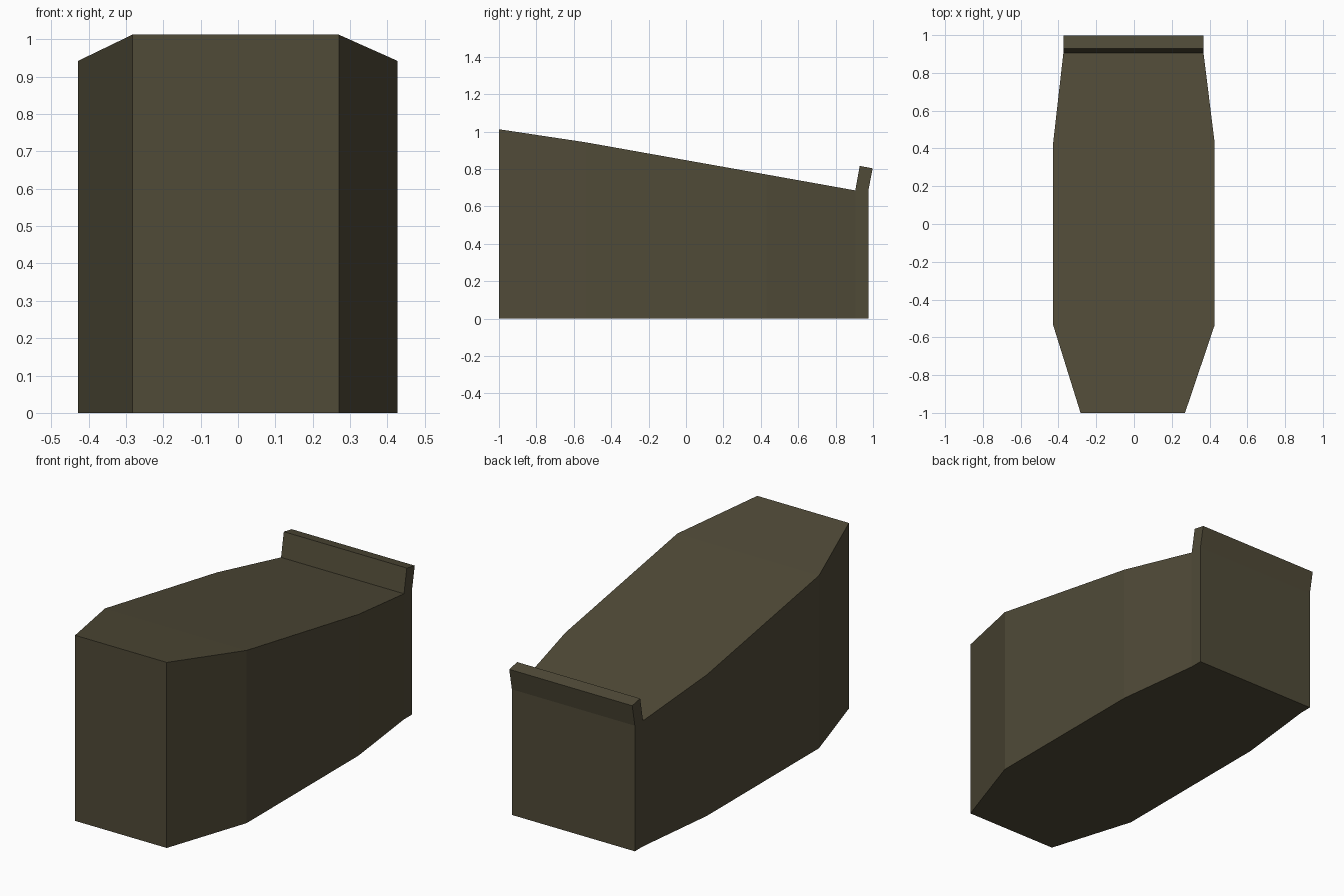
import bpy
import bmesh

if "Cube" in bpy.data.objects:
    bpy.data.objects.remove(bpy.data.objects["Cube"])

# one flat olive-brown colour
mat = bpy.data.materials.new("dark olive brown")
mat.diffuse_color = (0.080, 0.069, 0.039, 1.0)
mat.use_nodes = True
mat.node_tree.nodes["Principled BSDF"].inputs["Base Color"].default_value = mat.diffuse_color


def loft(name, sections, open_top=(), bottom=True):
    """Join four-cornered sections; each is [bottom-left, bottom-right, top-right, top-left]."""
    bm = bmesh.new()
    rings = [[bm.verts.new(p) for p in s] for s in sections]
    bm.faces.new(rings[0])
    bm.faces.new(rings[-1][::-1])
    for i, (a, b) in enumerate(zip(rings, rings[1:])):
        for k in range(4):
            if (k == 0 and not bottom) or (k == 2 and i in open_top):
                continue
            n = (k + 1) % 4
            bm.faces.new((a[n], a[k], b[k], b[n]))
    bmesh.ops.recalc_face_normals(bm, faces=bm.faces)
    me = bpy.data.meshes.new(name)
    bm.to_mesh(me)
    bm.free()
    me.materials.append(mat)
    ob = bpy.data.objects.new(name, me)
    bpy.context.collection.objects.link(ob)
    return ob


# body: stations of y, left x, right x, top height
stations = [
    (-1.0, -0.283, 0.270, 1.012),
    (-0.535, -0.428, 0.427, 0.942),
    (0.43, -0.428, 0.427, 0.770),
    (0.905, -0.374, 0.368, 0.685),
    (0.975, -0.374, 0.368, 0.685),
]
# the strip under the lip stays open so no face is hidden inside
loft("sloped_body",
     [[(l, y, 0), (r, y, 0), (r, y, z), (l, y, z)] for y, l, r, z in stations],
     open_top=(3,))

# lip: raised ledge along the low back edge, leaning backwards
l, r = -0.374, 0.368
lip_front = [(l, 0.905, 0.685), (r, 0.905, 0.685), (r, 0.929, 0.816), (l, 0.929, 0.816)]
lip_back = [(l, 0.975, 0.685), (r, 0.975, 0.685), (r, 0.998, 0.803), (l, 0.998, 0.803)]
loft("back_lip", [lip_front, lip_back], bottom=False)
